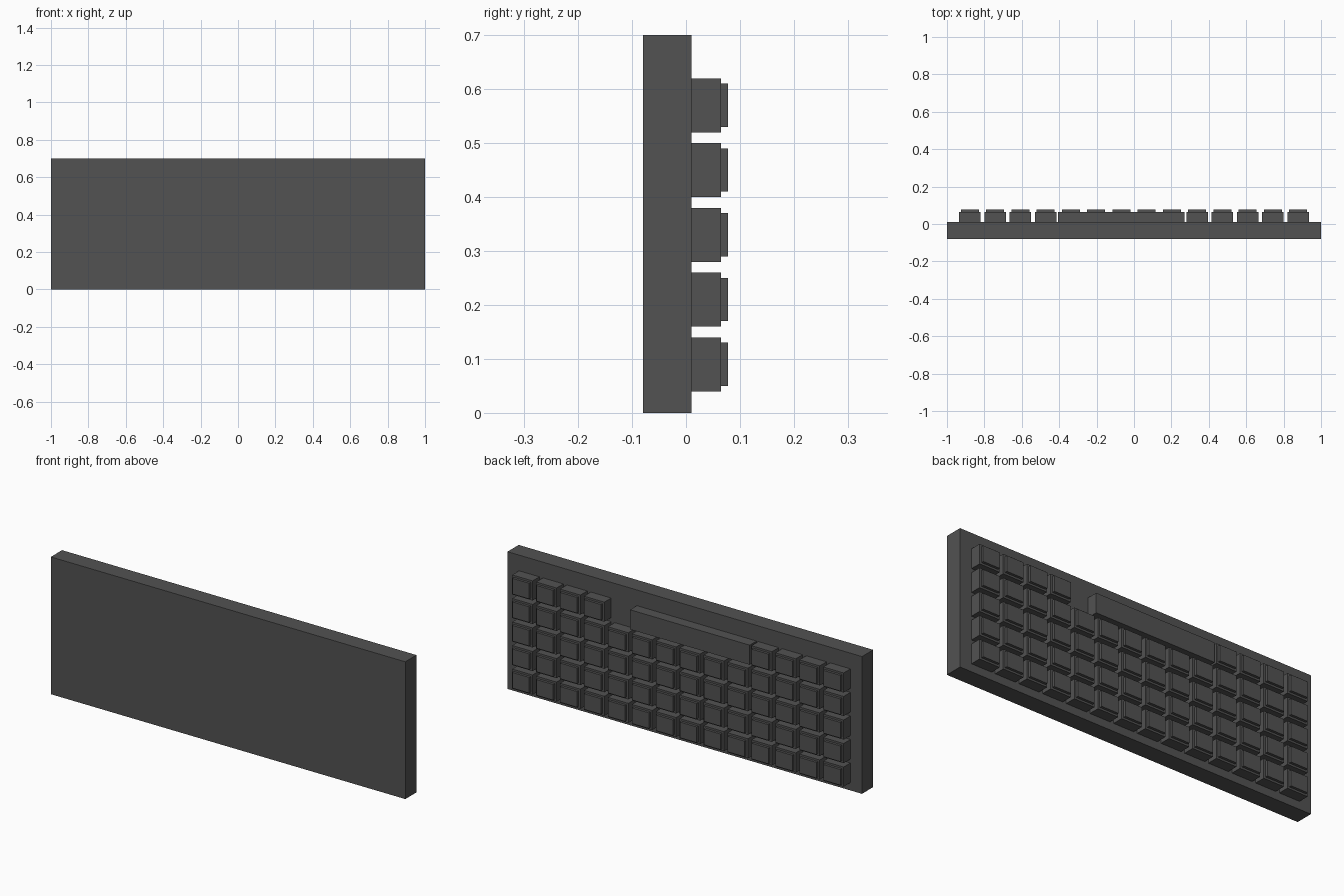
import bpy

if "Cube" in bpy.data.objects:
    bpy.data.objects.remove(bpy.data.objects["Cube"])

# One dark plastic colour for everything
plastic = bpy.data.materials.new("dark grey plastic")
plastic.diffuse_color = (0.085, 0.085, 0.085, 1)
plastic.use_nodes = True
plastic.node_tree.nodes["Principled BSDF"].inputs["Base Color"].default_value = plastic.diffuse_color


def box(name, x, y, z):
    """Box from (min, max) ranges on each axis."""
    bpy.ops.mesh.primitive_cube_add(size=1, location=[(a + b) / 2 for a, b in (x, y, z)])
    ob = bpy.context.object
    ob.name = name
    ob.scale = [b - a for a, b in (x, y, z)]
    bpy.ops.object.transform_apply(location=False, rotation=False, scale=True)
    ob.data.materials.append(plastic)
    return ob


def around(centre, half):
    return (centre - half, centre + half)


PITCH_X, PITCH_Z = 0.135, 0.12
COLUMNS, ROWS = 14, 5
BAR_COLUMNS = range(4, 9)        # long bar in the top row
GAP_COLUMN = 9                   # empty slot beside the bar


def column_x(c):
    return (c - (COLUMNS - 1) / 2) * PITCH_X


# Case slab
box("case", (-1, 1), (-0.08, 0.01), (0, 0.7))

# Key grid: a block with a smaller raised cap on each key
for r in range(ROWS):
    z = 0.09 + r * PITCH_Z
    for c in range(COLUMNS):
        if r == ROWS - 1 and (c in BAR_COLUMNS or c == GAP_COLUMN):
            continue
        x = column_x(c)
        box(f"key_{r}_{c}", around(x, 0.0575), (0.01, 0.065), around(z, 0.05))
        box(f"key_cap_{r}_{c}", around(x, 0.0475), (0.065, 0.078), around(z, 0.04))

# Long bar, flat without a raised cap
bar_centre = (column_x(BAR_COLUMNS[0]) + column_x(BAR_COLUMNS[-1])) / 2
box("space_bar", around(bar_centre, 0.3375), (0.01, 0.065), (0.52, 0.62))
